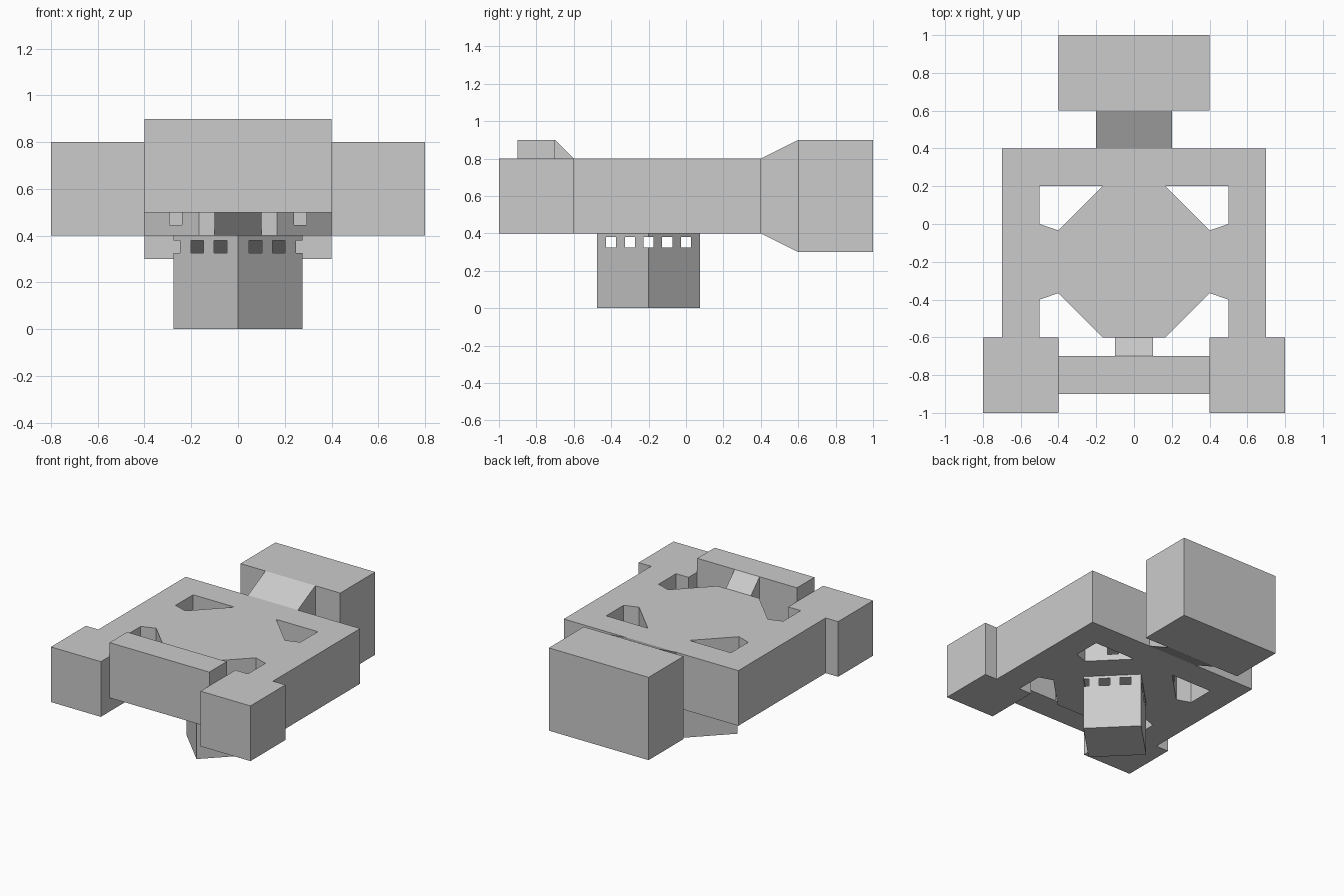
import bpy, bmesh
from mathutils import Vector

if "Cube" in bpy.data.objects:
    bpy.data.objects.remove(bpy.data.objects["Cube"])


def finish(name, bm):
    bmesh.ops.recalc_face_normals(bm, faces=bm.faces[:])
    mesh = bpy.data.meshes.new(name)
    bm.to_mesh(mesh)
    bm.free()
    obj = bpy.data.objects.new(name, mesh)
    bpy.context.collection.objects.link(obj)
    return obj


def loft(name, y0, half0, z0, y1, half1, z1):
    """Box or wedge running along y between two rectangles."""
    bm = bmesh.new()
    a, b = [[bm.verts.new((x, y, z)) for x, z in
             ((-h, zs[0]), (h, zs[0]), (h, zs[1]), (-h, zs[1]))]
            for y, h, zs in ((y0, half0, z0), (y1, half1, z1))]
    bm.faces.new(a)
    bm.faces.new(b[::-1])
    for i in range(4):
        j = (i + 1) % 4
        bm.faces.new((a[i], b[i], b[j], a[j]))
    return finish(name, bm)


def wall(bm, p, q, z0, z1, spans=(), row=None):
    """Upright wall from p to q; spans are |x| ranges left open in the z row."""
    p, q = Vector(p), Vector(q)
    ts = {0.0, 1.0}
    if spans:
        for s in spans:
            for v in s:
                t = (v - abs(p.x)) / (abs(q.x) - abs(p.x))
                if 0 < t < 1:
                    ts.add(t)
    ts = sorted(ts)
    zs = [z0, *row, z1] if spans else [z0, z1]
    for t0, t1 in zip(ts, ts[1:]):
        mid = abs(p.lerp(q, (t0 + t1) / 2).x)
        for k in range(len(zs) - 1):
            if k == 1 and any(a < mid < b for a, b in spans):
                continue
            bm.faces.new([bm.verts.new((*p.lerp(q, t), z)) for t, z in
                          ((t0, zs[k]), (t1, zs[k]), (t1, zs[k + 1]), (t0, zs[k + 1]))])


def cap(bm, z):
    """Weld the walls and close them at height z."""
    bmesh.ops.remove_doubles(bm, verts=bm.verts[:], dist=1e-4)
    edges = [e for e in bm.edges if all(abs(v.co.z - z) < 1e-5 for v in e.verts)]
    bmesh.ops.triangle_fill(bm, edges=edges, use_beauty=True, normal=(0, 0, 1))


def flip(points):
    return [(-x, y) for x, y in reversed(points)]


# Main plate: ring with front corner blocks and an octagon core
half = [(.166, -.6), (.4, -.366), (.5, -.4), (.5, -.6), (.4, -.6), (.4, -1),
        (.8, -1), (.8, -.6), (.7, -.6), (.7, .4)]
window = [(.166, .2), (.5, .2), (.5, 0), (.4, -.034)]
bm = bmesh.new()
for loop in (half + flip(half), window, flip(window)):
    for p, q in zip(loop, loop[1:] + loop[:1]):
        # the octagon's diagonal sides each have a small opening
        diagonal = {abs(p[0]), abs(q[0])} == {.166, .4}
        wall(bm, p, q, .4, .8, [(.24, .293)] if diagonal else (), (.445, .5))
cap(bm, .4)
cap(bm, .8)
finish("main_plate", bm)

# Turned box underneath, with a row of openings below its top edge
bm = bmesh.new()
r = .275
corners = [(r, -.2), (0, -.2 + r), (-r, -.2), (0, -.2 - r)]
openings = [(c - .027, c + .027) for c in (.075, .175, .275)]
for p, q in zip(corners, corners[1:] + corners[:1]):
    wall(bm, p, q, 0, .4, openings, (.325, .38))
cap(bm, 0)
finish("lower_box", bm)

# Front bar and its stepped link to the plate
loft("front_bar", -.9, .4, (.5, .9), -.7, .4, (.5, .9))
loft("front_link", -.7, .1, (.5, .9), -.6, .1, (.4, .8))

# Rear block and its flared neck
loft("rear_neck", .4, .2, (.4, .8), .6, .2, (.3, .9))
loft("rear_block", .6, .4, (.3, .9), 1, .4, (.3, .9))
